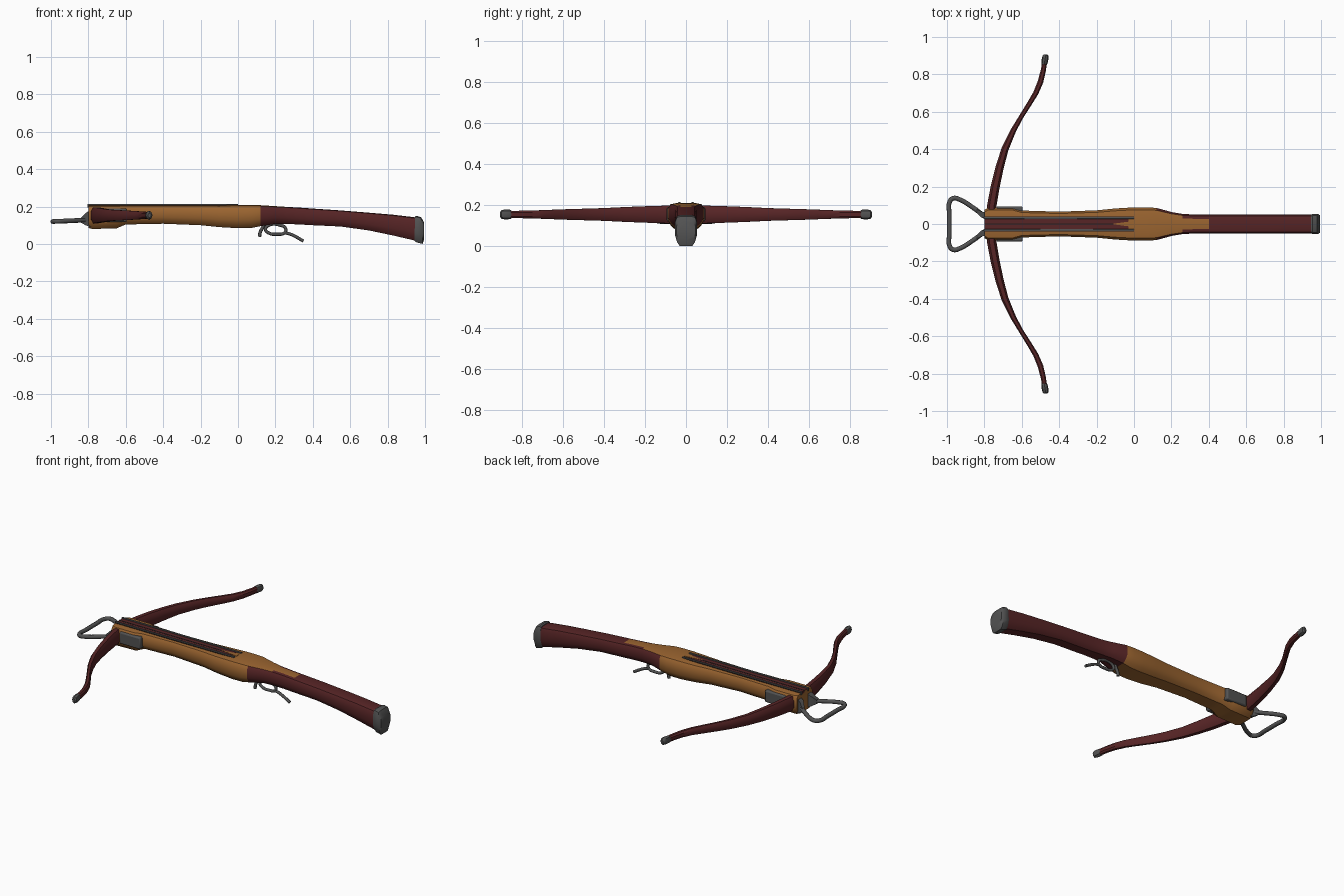
import bpy, bmesh, math
from mathutils import Vector

cube = bpy.data.objects.get("Cube")
if cube:
    bpy.data.objects.remove(cube, do_unlink=True)


def material(name, colour):
    m = bpy.data.materials.new(name)
    m.use_nodes = True
    m.diffuse_color = (*colour, 1)
    m.node_tree.nodes["Principled BSDF"].inputs["Base Color"].default_value = (*colour, 1)
    return m


OAK = material("golden oak", (0.33, 0.13, 0.03))
RED = material("dark red wood", (0.095, 0.018, 0.019))
STEEL = material("dark steel", (0.085, 0.085, 0.085))
BLACK = material("groove black", (0.02, 0.012, 0.012))


def finish(obj, angle=35):
    bpy.ops.object.select_all(action="DESELECT")
    obj.select_set(True)
    bpy.context.view_layer.objects.active = obj
    bpy.ops.object.shade_smooth_by_angle(angle=math.radians(angle))


def loft(name, rings, mats, rule=None):
    """Skin a list of closed rings; rule(centre, normal) picks a material."""
    bm = bmesh.new()
    loops = [[bm.verts.new(p) for p in ring] for ring in rings]
    n = len(loops[0])
    for a, b in zip(loops, loops[1:]):
        for i in range(n):
            k = (i + 1) % n
            bm.faces.new((a[i], a[k], b[k], b[i]))
    bm.faces.new(loops[0])
    bm.faces.new(loops[-1])
    bmesh.ops.recalc_face_normals(bm, faces=bm.faces)
    if rule:
        for f in bm.faces:
            f.material_index = rule(f.calc_center_median(), f.normal)
    mesh = bpy.data.meshes.new(name)
    bm.to_mesh(mesh)
    bm.free()
    for m in mats:
        mesh.materials.append(m)
    obj = bpy.data.objects.new(name, mesh)
    bpy.context.collection.objects.link(obj)
    finish(obj)
    return obj


def block(name, x, y, z, mat, bevel=0.0):
    """Box from (low, high) ranges on each axis."""
    rings = [[(v, y[0], z[0]), (v, y[1], z[0]), (v, y[1], z[1]), (v, y[0], z[1])] for v in x]
    obj = loft(name, rings, [mat])
    if bevel:
        mod = obj.modifiers.new("bevel", "BEVEL")
        mod.width, mod.segments = bevel, 2
    return obj


def tube(name, points, radius, mat, cyclic=False):
    curve = bpy.data.curves.new(name, "CURVE")
    curve.dimensions = "3D"
    curve.bevel_depth, curve.bevel_resolution = radius, 2
    curve.use_fill_caps = True
    curve.resolution_u = 5
    spline = curve.splines.new("BEZIER")
    spline.bezier_points.add(len(points) - 1)
    for bp, p in zip(spline.bezier_points, points):
        bp.co = p
        bp.handle_left_type = bp.handle_right_type = "AUTO"
    spline.use_cyclic_u = cyclic
    curve.materials.append(mat)
    obj = bpy.data.objects.new(name, curve)
    bpy.context.collection.objects.link(obj)
    return obj


# Stock: chamfered section lofted along x; each station is x, half width, bottom, top
half = [(0, 1), (.55, 1), (.85, .92), (1, .6), (1, -.3), (.82, -.75), (.6, -1), (0, -1)]
section = half + [(-y, z) for y, z in half[-2:0:-1]]


def stock_ring(x, w, low, high, lean=0.0):
    mid, h = (low + high) / 2, (high - low) / 2
    return [(x + lean * z, w * y, mid + h * z) for y, z in section]


stations = [
    (-.80, .075, .085, .206), (-.78, .088, .08, .206), (-.65, .088, .083, .206),
    (-.60, .072, .104, .206), (-.4, .066, .108, .206), (-.2, .073, .1, .206),
    (-.1, .083, .09, .206), (0, .089, .084, .208), (.07, .089, .085, .208),
    (.12, .086, .095, .207), (.2, .064, .107, .202), (.26, .054, .107, .198),
    (.33, .05, .104, .194), (.4, .05, .1, .189), (.55, .05, .093, .179),
    (.7, .05, .072, .167), (.83, .05, .045, .156), (.95, .05, .017, .142),
]


def stock_colour(c, n):
    tongue = c.x < .4 and n.z > .55 and abs(c.y) < (.06 if c.x < .26 else .03)
    return 0 if c.x < .12 or tongue else 1


loft("stock", [stock_ring(*s) for s in stations], [OAK, RED], stock_colour)

# Butt plate
loft("butt_plate", [stock_ring(.945, .05, .016, .147, .002), stock_ring(.955, .053, .008, .15),
                    stock_ring(.983, .053, 0, .143, -.004), stock_ring(.995, .046, .025, .115)],
     [STEEL])

# Bolt channel on the deck
block("channel_deck", (-.8, -.03), (-.027, .027), (.195, .2085), RED)
block("channel_groove", (-.8, -.07), (-.004, .004), (.2, .2095), BLACK)
loft("channel_wedge", [[(-.11, -.002, .2), (-.11, .002, .2), (-.11, .002, .21), (-.11, -.002, .21)],
                       [(.0, -.016, .2), (.0, .016, .2), (.0, .016, .21), (.0, -.016, .21)]], [OAK])
for side, s in (("left", 1), ("right", -1)):
    ys = sorted((s * .027, s * .038))
    block(side + "_rail", (-.805, 0), ys, (.195, .214), STEEL, .002)
    ys = sorted((s * .038, s * .041))
    block(side + "_rail_shadow_gap", (-.8, 0), ys, (.195, .2085), BLACK)
    # Bow pocket plates
    ys = sorted((s * .06, s * .094))
    block(side + "_pocket_plate", (-.735, -.595), ys, (.118, .19), STEEL, .008)

# Bow: y, x, half thickness, half height for one limb, mirrored to the other
limb = [(0, -.768, .025, .043), (.1, -.76, .025, .043), (.2, -.742, .024, .04),
        (.3, -.719, .022, .036), (.4, -.69, .019, .031), (.5, -.645, .015, .028),
        (.57, -.605, .012, .026), (.65, -.555, .013, .023), (.7, -.525, .014, .021),
        (.76, -.5, .015, .019), (.82, -.485, .014, .018), (.88, -.475, .012, .018)]
path = [(-y, x, t, h) for y, x, t, h in limb[:0:-1]] + limb
BOW_Z = .153
rings = []
for i, (y, x, t, h) in enumerate(path):
    a, b = path[max(i - 1, 0)], path[min(i + 1, len(path) - 1)]
    along = Vector((b[1] - a[1], b[0] - a[0])).normalized()
    ring = []
    for u, v in ((1, .5), (.5, 1), (-.5, 1), (-1, .5), (-1, -.5), (-.5, -1), (.5, -1), (1, -.5)):
        ring.append((x + along.y * u * t, y - along.x * u * t, BOW_Z + v * h))
    rings.append(ring)
loft("bow", rings, [RED])

# Bow tip caps
for side, s in (("left", 1), ("right", -1)):
    rings = []
    for y, x, r in ((.85, -.48, .016), (.858, -.479, .02), (.885, -.475, .021), (.9, -.473, .018), (.907, -.473, .01)):
        rings.append([(x + .85 * r * math.cos(k * math.pi / 4), s * y,
                       BOW_Z + 1.15 * r * math.sin(k * math.pi / 4)) for k in range(8)])
    loft(side + "_tip_cap", rings, [STEEL])

# Foot stirrup and its flared mounts
arm = [(-.81, .05, .128), (-.87, .094, .125), (-.935, .132, .122), (-.965, .138, .121),
       (-.985, .12, .12), (-.987, .05, .12)]
tube("stirrup", arm + [(x, -y, z) for x, y, z in arm[::-1]], .0125, STEEL)
for side, s in (("left", 1), ("right", -1)):
    rings = []
    for x, y0, y1, z0, z1 in ((-.84, .058, .08, .114, .138), (-.815, .034, .066, .1, .165), (-.785, .026, .062, .09, .185)):
        rings.append([(x, s * y0, z0), (x, s * y1, z0), (x, s * y1, z1), (x, s * y0, z1)])
    loft(side + "_stirrup_mount", rings, [STEEL])

# Trigger, guard loop and lever tail
tube("trigger", [(.145, 0, .115), (.13, 0, .085), (.118, 0, .06), (.115, 0, .038)], .009, STEEL)
tube("guard_loop", [(.165, 0, .1), (.147, 0, .078), (.165, 0, .058), (.21, 0, .052),
                    (.25, 0, .06), (.255, 0, .082), (.225, 0, .1)], .0085, STEEL, True)
tube("lever_tail", [(.245, 0, .06), (.275, 0, .054), (.31, 0, .038), (.35, 0, .015)], .0085, STEEL)
